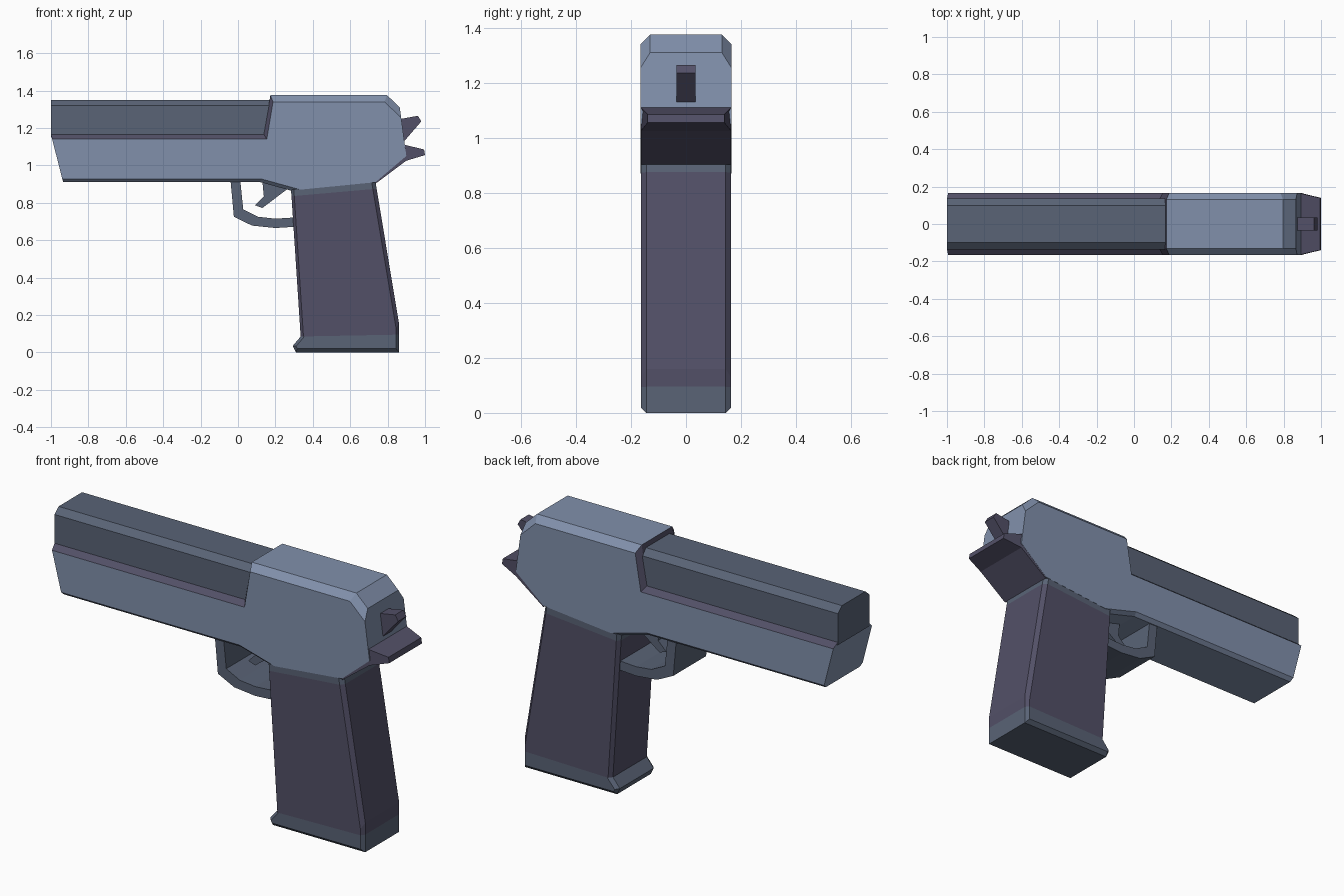
import bpy, bmesh
from mathutils import Vector

if "Cube" in bpy.data.objects:
    bpy.data.objects.remove(bpy.data.objects["Cube"])


def material(name, rgb):
    m = bpy.data.materials.new(name)
    m.diffuse_color = (*rgb, 1)
    m.use_nodes = True
    m.node_tree.nodes["Principled BSDF"].inputs["Base Color"].default_value = m.diffuse_color
    return m


STEEL = material("light_steel", (0.22, 0.28, 0.41))
SLATE = material("slate", (0.10, 0.125, 0.18))
PURPLE = material("dark_purple", (0.085, 0.08, 0.135))


def finish(name, bm, mats):
    bmesh.ops.remove_doubles(bm, verts=bm.verts, dist=1e-5)
    bmesh.ops.recalc_face_normals(bm, faces=bm.faces)
    me = bpy.data.meshes.new(name)
    bm.to_mesh(me)
    bm.free()
    for m in mats:
        me.materials.append(m)
    ob = bpy.data.objects.new(name, me)
    bpy.context.collection.objects.link(ob)
    return ob


def slab(name, profile, half, mats, inset=None, depth=None, accent=()):
    """Counter-clockwise x/z profile extruded along y, with a chamfer size per edge.
    Chamfers of the edges listed in accent use the second material."""
    n = len(profile)
    inset = inset or [0] * n
    depth = depth or [0] * n
    pts = [Vector(p) for p in profile]
    normals = []
    for i in range(n):
        e = (pts[(i + 1) % n] - pts[i]).normalized()
        normals.append(Vector((-e.y, e.x)))
    cap, dep = [], []
    for i in range(n):
        a, b, ca, cb = normals[i - 1], normals[i], inset[i - 1], inset[i]
        det = a.x * b.y - a.y * b.x
        cap.append(pts[i] + Vector(((ca * b.y - cb * a.y) / det,
                                    (a.x * cb - b.x * ca) / det)))
        dep.append(max(depth[i - 1], depth[i]))
    bm = bmesh.new()
    rings = []
    for side, loop, k in ((-1, cap, 0), (-1, pts, 1), (1, pts, 1), (1, cap, 0)):
        rings.append([bm.verts.new((p.x, side * (half - k * d), p.y))
                      for p, d in zip(loop, dep)])
    for r in range(3):
        for i in range(n):
            j = (i + 1) % n
            f = bm.faces.new((rings[r][i], rings[r][j], rings[r + 1][j], rings[r + 1][i]))
            f.material_index = 1 if i in accent else 0
    bm.faces.new(rings[0])
    bm.faces.new(rings[3])
    return finish(name, bm, mats)


# Body: lower frame and raised rear block with chamfered edges
slab("body",
     [(-1, 1.165), (-0.935, 0.91), (0.12, 0.91), (0.283, 0.865), (0.735, 0.91),
      (0.90, 1.05), (0.865, 1.31), (0.797, 1.375), (0.173, 1.375), (0.138, 1.165)],
     0.165, [STEEL, PURPLE],
     inset=[0, 0.018, 0.018, 0, 0, 0, 0.035, 0.035, 0.02, 0.025],
     depth=[0, 0.02, 0.02, 0, 0, 0, 0.035, 0.035, 0.03, 0.03],
     accent=(8, 9))

# Barrel shroud: six-sided section extruded along x
section = [(-0.135, 1.15), (0.135, 1.15), (0.135, 1.32),
           (0.10, 1.35), (-0.10, 1.35), (-0.135, 1.32)]
bm = bmesh.new()
ends = [[bm.verts.new((x, y, z)) for y, z in section] for x in (-1, 0.25)]
for i in range(6):
    j = (i + 1) % 6
    bm.faces.new((ends[0][i], ends[0][j], ends[1][j], ends[1][i]))
for ring in ends:
    bm.faces.new(ring)
finish("barrel_shroud", bm, [SLATE])

# Grip: collar, handle and flared base
slab("grip_collar", [(0.283, 0.87), (0.286, 0.835), (0.741, 0.875), (0.735, 0.912)],
     0.164, [SLATE], [0.015, 0, 0.02, 0], [0.02, 0, 0.02, 0])
slab("grip", [(0.286, 0.835), (0.335, 0.085), (0.86, 0.095), (0.86, 0.16), (0.741, 0.875)],
     0.164, [PURPLE], [0.015, 0, 0.015, 0.02, 0], [0.02, 0, 0.02, 0.02, 0])
slab("grip_base", [(0.335, 0.085), (0.293, 0.035), (0.31, 0), (0.86, 0), (0.86, 0.095)],
     0.164, [SLATE], [0.015, 0.015, 0.02, 0.015, 0], [0.02, 0.02, 0.02, 0.02, 0])

# Tang behind the grip, narrowing toward its tip
tang = slab("rear_tang",
            [(0.73, 0.93), (0.735, 0.902), (0.90, 1.025), (1.0, 1.055),
             (0.995, 1.085), (0.89, 1.11), (0.85, 1.10)],
            0.164, [PURPLE])
for v in tang.data.vertices:
    if v.co.x > 0.95:
        v.co.y *= 0.85

# Hammer
slab("hammer", [(0.84, 1.125), (0.885, 1.125), (0.98, 1.235), (0.962, 1.265), (0.84, 1.243)],
     0.035, [PURPLE])

# Trigger guard loop
slab("trigger_guard",
     [(-0.04, 0.92), (-0.022, 0.725), (0.075, 0.678), (0.20, 0.665), (0.31, 0.672),
      (0.31, 0.722), (0.20, 0.715), (0.108, 0.725), (0.028, 0.765), (0.012, 0.92)],
     0.14, [SLATE])

# Trigger
slab("trigger",
     [(0.13, 0.92), (0.138, 0.835), (0.09, 0.787), (0.13, 0.772), (0.26, 0.87), (0.26, 0.92)],
     0.04, [SLATE])
